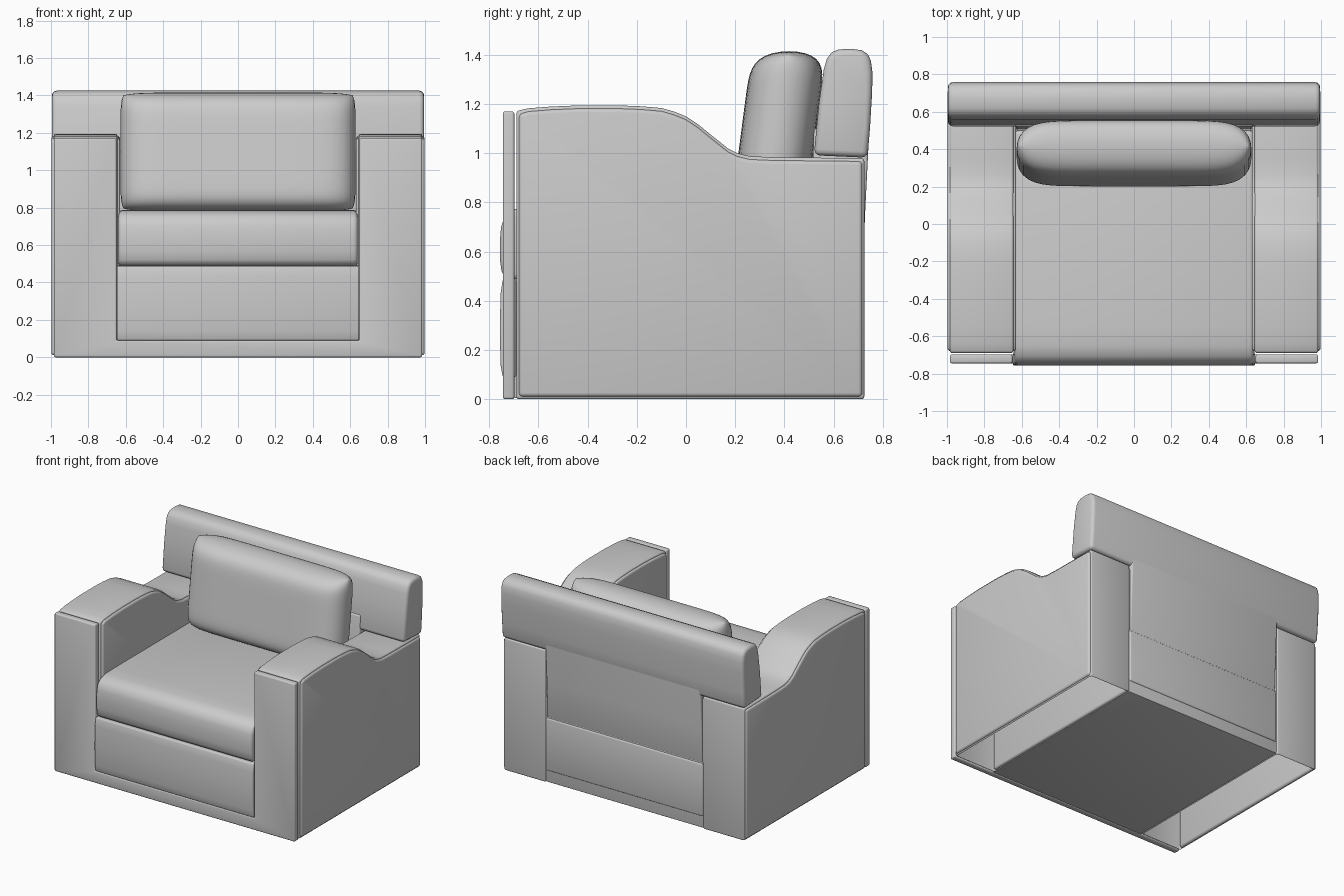
import bpy, bmesh, math

if "Cube" in bpy.data.objects:
    bpy.data.objects.remove(bpy.data.objects["Cube"])


def finish(name, bm):
    bmesh.ops.recalc_face_normals(bm, faces=bm.faces)
    me = bpy.data.meshes.new(name)
    bm.to_mesh(me)
    bm.free()
    ob = bpy.data.objects.new(name, me)
    bpy.context.collection.objects.link(ob)
    return ob


def prism(name, pts, axis, a, b, bevel=0.015, open_bottom=False):
    """Extrude a 2D profile along x (pts = y,z) or y (pts = x,z), rounding hard edges."""
    bm = bmesh.new()
    rings = []
    for t in (a, b):
        rings.append([bm.verts.new((t, u, v) if axis == 'x' else (u, t, v)) for u, v in pts])
    for r in rings:
        bm.faces.new(r)
    n = len(pts)
    for i in range(n):
        j = (i + 1) % n
        bm.faces.new((rings[0][i], rings[0][j], rings[1][j], rings[1][i]))
    bmesh.ops.recalc_face_normals(bm, faces=bm.faces)
    hard = [e for e in bm.edges if e.calc_face_angle(0) > math.radians(35)]
    bmesh.ops.bevel(bm, geom=hard, offset=bevel, offset_type='OFFSET', segments=3,
                    profile=0.5, affect='EDGES', clamp_overlap=True)
    if open_bottom:
        bm.normal_update()
        down = [f for f in bm.faces if f.normal.z < -0.95]
        bmesh.ops.delete(bm, geom=down, context='FACES')
    return finish(name, bm)


def rect(u0, v0, u1, v1):
    return [(u0, v0), (u1, v0), (u1, v1), (u0, v1)]


# Arms: hollow core with the sloping top, plus padded side panels
arm = [(-.69, 0), (-.69, 1.172), (-.64, 1.183), (-.55, 1.19), (-.43, 1.195), (-.28, 1.195),
       (-.18, 1.191), (-.10, 1.184), (-.05, 1.17), (0, 1.15), (.05, 1.117), (.12, 1.06),
       (.17, 1.02), (.21, 1.0), (.26, .988), (.35, .984), (.725, .98)] + [(.725, 0)]
panel = [(max(-.68, min(.717, y)), max(.01, z - .012)) for y, z in arm]
for s, side in ((1, "right"), (-1, "left")):
    prism(side + "_arm", arm, 'x', s * .645, s * .985, .012, open_bottom=True)
    prism(side + "_arm_outer_panel", panel, 'x', s * .965, s * .998, .02)
    prism(side + "_arm_inner_panel", panel, 'x', s * .63, s * .665, .015)

# Front frame: two arm fronts joined by a bottom rail
prism("front_frame", [(-.985, 0), (.985, 0), (.985, 1.17), (.65, 1.17), (.65, .09),
                      (-.65, .09), (-.65, 1.17), (-.985, 1.17)], 'y', -.745, -.698, .01)

# Base with front and back panels
prism("base", rect(-.70, .004, .718, .49), 'x', -.645, .645, .004)
prism("front_panel", [(-.69, .09), (-.745, .09), (-.754, .14), (-.757, .28), (-.754, .43),
                      (-.745, .488), (-.69, .488)], 'x', -.648, .648, .008)
prism("lower_back_panel", rect(.68, .09, .726, .48), 'x', -.643, .643, .012)

# Back: upright panel and wide top bar
prism("back_panel", [(.50, .48), (.718, .48), (.728, .75), (.742, 1.03), (.742, 1.1), (.52, 1.1)],
      'x', -.635, .635, .01)
prism("back_top_bar", [(.52, .992), (.738, .982), (.748, 1.1), (.757, 1.25), (.758, 1.33),
                       (.752, 1.375), (.74, 1.402), (.715, 1.419), (.67, 1.425), (.62, 1.422),
                       (.592, 1.41), (.573, 1.385), (.56, 1.34), (.54, 1.2)], 'x', -.995, .995, .025)

# Seat cushion with rounded front
prism("seat_cushion", [(-.69, .487), (-.735, .492), (-.75, .52), (-.757, .57), (-.757, .64),
                       (-.752, .70), (-.738, .742), (-.705, .771), (-.65, .784), (-.55, .787),
                       (.50, .787), (.50, .487)], 'x', -.64, .64, .022)

# Back cushion: pillow shape leaning backwards, seam around the middle
bm = bmesh.new()
N = 28
for s in (1, -1):
    grid = []
    for j in range(N + 1):
        v = math.sin(math.pi * (j / N - .5))
        row = []
        for i in range(N + 1):
            u = math.sin(math.pi * (i / N - .5))
            thick = .152 * math.sqrt(max(0, (1 - u ** 8) * (1 - v ** 8)))
            x = .628 * u * (1 - .025 * v ** 10)
            z = 1.098 + .317 * v * (1 - .045 * u ** 10)
            y = .378 + .13 * (z - 1.1) + s * thick
            row.append(bm.verts.new((x, y, z)))
        grid.append(row)
    for j in range(N):
        for i in range(N):
            bm.faces.new((grid[j][i], grid[j][i + 1], grid[j + 1][i + 1], grid[j + 1][i]))
bmesh.ops.remove_doubles(bm, verts=bm.verts, dist=.0005)
finish("back_cushion", bm)

# Smooth shading with sharp creases
for ob in bpy.context.collection.objects:
    ob.select_set(True)
    bpy.context.view_layer.objects.active = ob
bpy.ops.object.shade_smooth_by_angle(angle=math.radians(35))
